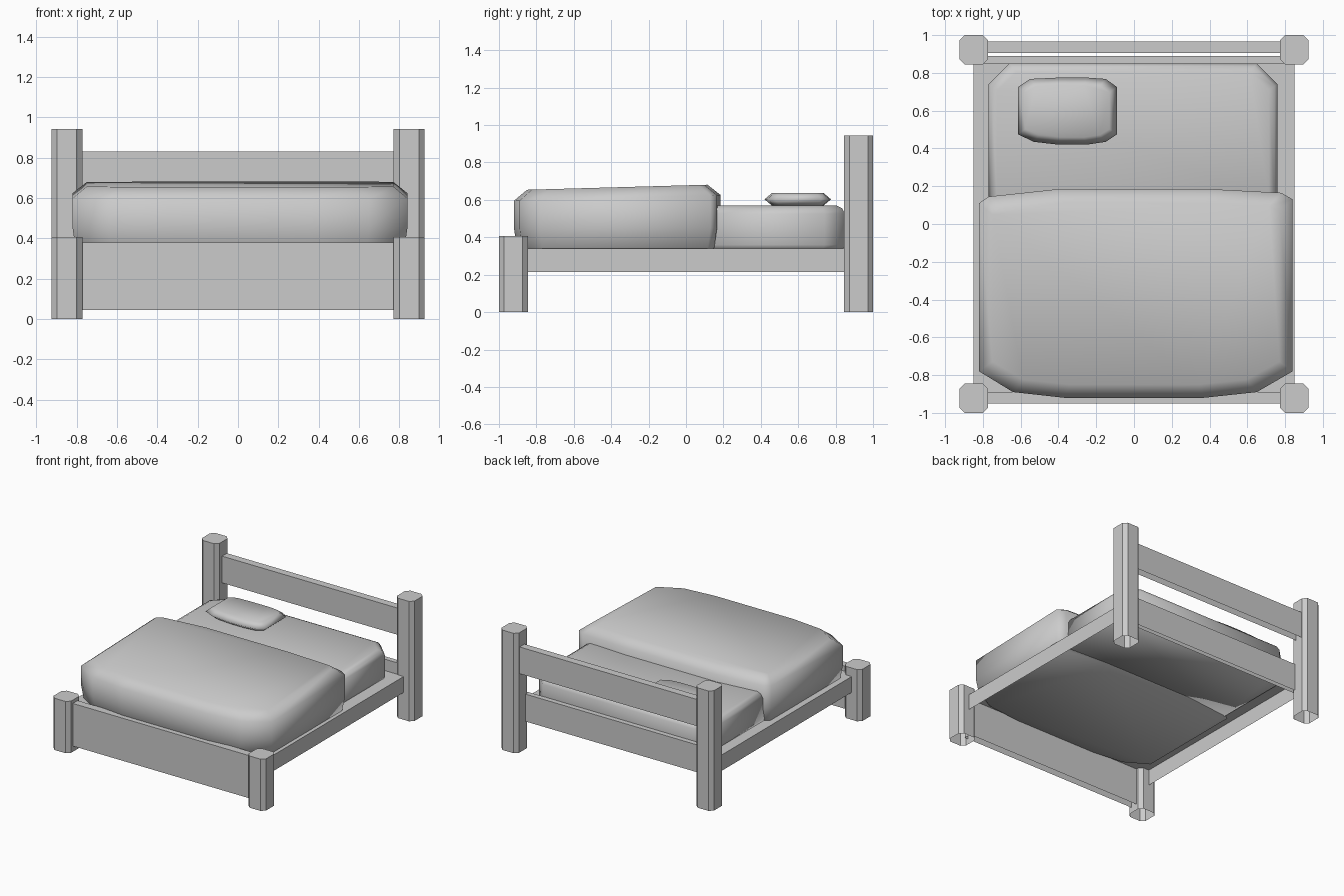
import bpy
import bmesh
import math

cube = bpy.data.objects.get("Cube")
if cube:
    bpy.data.objects.remove(cube, do_unlink=True)

# One plain grey for everything
grey = bpy.data.materials.new("plain grey")
grey.use_nodes = True
COLOUR = (0.6, 0.6, 0.6, 1)
grey.diffuse_color = COLOUR
grey.node_tree.nodes["Principled BSDF"].inputs["Base Color"].default_value = COLOUR


def octagon(x0, x1, y0, y1, c):
    """Rectangle with cut corners, counter-clockwise."""
    return [(x0 + c, y0), (x1 - c, y0), (x1, y0 + c), (x1, y1 - c),
            (x1 - c, y1), (x0 + c, y1), (x0, y1 - c), (x0, y0 + c)]


def loft(name, outline, rings, slope=0.0, slope_from=9.0, soft=False):
    """Stack inset copies of an outline; rings are (inset, z).
    Soft parts are smooth and closed, hard ones are flat and open underneath."""
    xs, ys = zip(*outline)
    mx, my = (min(xs) + max(xs)) / 2, (min(ys) + max(ys)) / 2
    hx, hy = max(xs) - mx, max(ys) - my
    bm = bmesh.new()
    layers = []
    for inset, z in rings:
        layer = []
        for x, y in outline:
            px = mx + (x - mx) * (1 - inset / hx)
            py = my + (y - my) * (1 - inset / hy)
            lift = slope * (py - min(ys)) if z >= slope_from else 0
            layer.append(bm.verts.new((px, py, z + lift)))
        layers.append(layer)
    n = len(outline)
    for low, high in zip(layers, layers[1:]):
        for i in range(n):
            j = (i + 1) % n
            bm.faces.new((low[i], low[j], high[j], high[i]))
    bm.faces.new(layers[-1])
    if soft:
        bm.faces.new(layers[0][::-1])
    mesh = bpy.data.meshes.new(name)
    bm.to_mesh(mesh)
    bm.free()
    mesh.materials.append(grey)
    obj = bpy.data.objects.new(name, mesh)
    bpy.context.scene.collection.objects.link(obj)
    if soft:
        bpy.ops.object.select_all(action='DESELECT')
        obj.select_set(True)
        bpy.context.view_layer.objects.active = obj
        bpy.ops.object.shade_smooth_by_angle(angle=math.radians(120))


def board(name, x0, x1, y0, y1, z0, z1):
    loft(name, [(x0, y0), (x1, y0), (x1, y1), (x0, y1)], [(0, z0), (0, z1)])


# Posts with cut corners
for side, sx in (("left", 1), ("right", -1)):
    x0, x1 = sorted((sx * 0.772, sx * 0.925))
    for end, y0, y1, top in (("front", -1.0, -0.845, 0.407), ("back", 0.845, 1.0, 0.943)):
        loft(f"{end}_{side}_post", octagon(x0, x1, y0, y1, 0.028), [(0, 0), (0, top)])

# Bed base: one shallow tray turned upside down
board("bed_base", -0.85, 0.85, -0.89, 0.885, 0.215, 0.34)

# Cross boards
board("footboard", -0.8, 0.8, -0.95, -0.89, 0.045, 0.38)
board("headboard_upper", -0.8, 0.8, 0.905, 0.965, 0.62, 0.83)
board("headboard_lower", -0.8, 0.8, 0.85, 0.89, 0.215, 0.43)

# Mattress, tucked into the blanket and sunk a little into the base
mattress_outline = [(-0.77, 0.08), (0.76, 0.08), (0.76, 0.74), (0.65, 0.85),
                    (-0.66, 0.85), (-0.77, 0.74)]
loft("mattress", mattress_outline,
     [(0.01, 0.332), (0, 0.36), (0, 0.525), (0.015, 0.555), (0.045, 0.57)], soft=True)

# Blanket, rising gently toward the pillow
blanket_outline = [(-0.82, -0.78), (-0.64, -0.89), (-0.37, -0.92), (0.37, -0.92),
                   (0.65, -0.89), (0.84, -0.78), (0.84, 0.13), (0.78, 0.165),
                   (0.4, 0.185), (-0.4, 0.185), (-0.77, 0.145), (-0.82, 0.11)]
loft("blanket", blanket_outline,
     [(0.03, 0.328), (0.015, 0.345), (0, 0.45), (0, 0.595), (0.07, 0.652)],
     slope=0.028, slope_from=0.58, soft=True)

# Pillow
pillow_outline = [(-0.53, 0.435), (-0.4, 0.42), (-0.25, 0.42), (-0.15, 0.435),
                  (-0.09, 0.475), (-0.09, 0.725), (-0.15, 0.768), (-0.25, 0.775),
                  (-0.4, 0.775), (-0.55, 0.768), (-0.615, 0.725), (-0.615, 0.475)]
loft("pillow", pillow_outline, [(0.04, 0.569), (0, 0.603), (0.04, 0.637)], soft=True)
